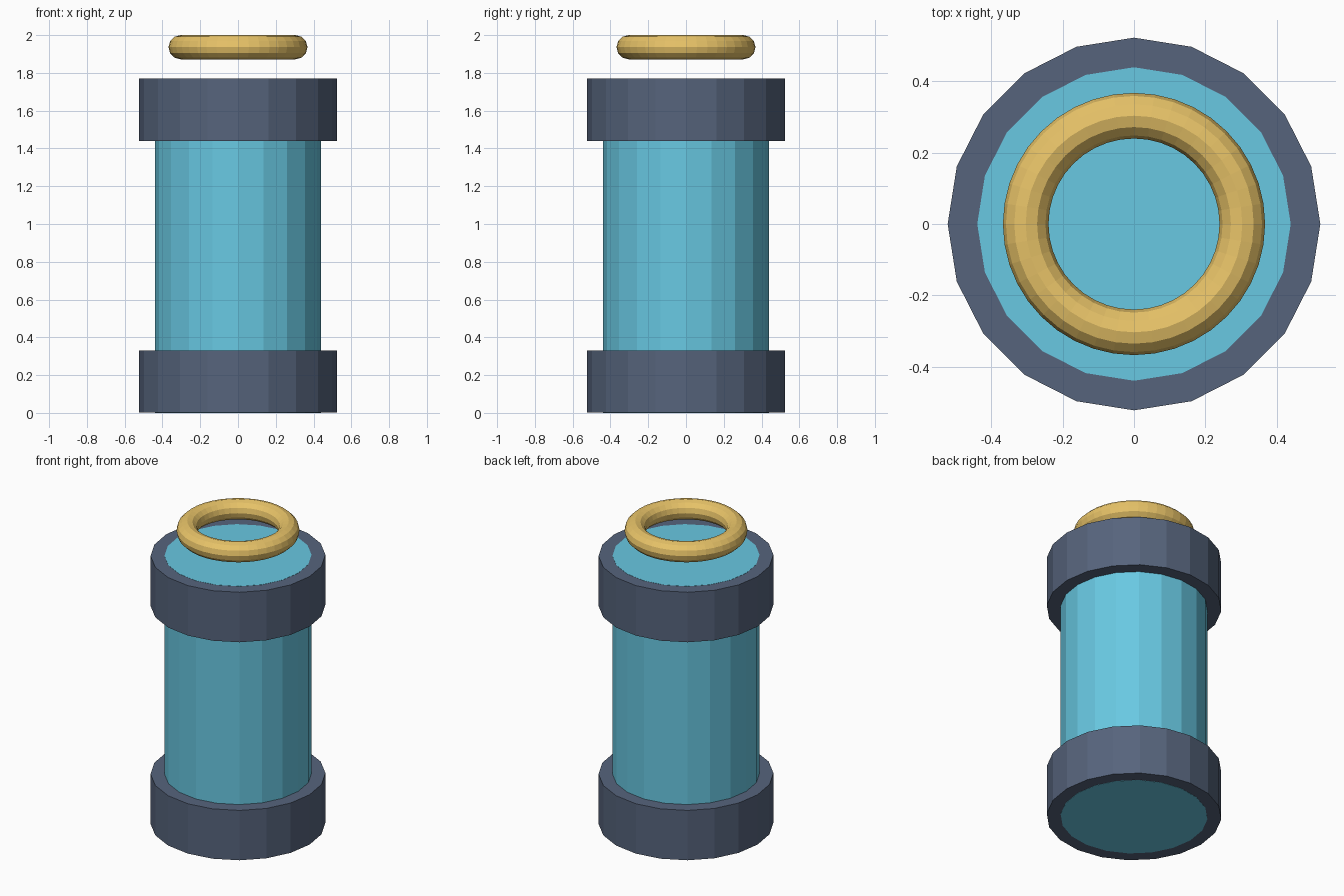
import bpy

default_cube = bpy.data.objects.get("Cube")
if default_cube:
    bpy.data.objects.remove(default_cube, do_unlink=True)

SIDES = 20
CAP_HEIGHT = 0.33
TOP = 1.77
LIP = 0.001  # the core shows just proud of both cap faces


def make_material(name, rgb):
    mat = bpy.data.materials.new(name)
    mat.use_nodes = True
    color = (*rgb, 1.0)
    mat.diffuse_color = color
    mat.node_tree.nodes["Principled BSDF"].inputs["Base Color"].default_value = color
    return mat


def finish(name, mat):
    obj = bpy.context.object
    obj.name = name
    obj.data.name = name
    obj.data.materials.append(mat)
    bpy.ops.object.shade_flat()
    return obj


def cylinder(name, radius, bottom, top, mat):
    bpy.ops.mesh.primitive_cylinder_add(
        vertices=SIDES, radius=radius, depth=top - bottom,
        location=(0, 0, (bottom + top) / 2))
    return finish(name, mat)


slate = make_material("slate", (0.093, 0.127, 0.202))
cyan = make_material("cyan", (0.138, 0.578, 0.76))
gold = make_material("gold", (0.81, 0.55, 0.14))

# Canister core, running through both caps
cylinder("canister_core", 0.44, 0, TOP + LIP, cyan)

# End caps
cylinder("bottom_cap", 0.523, LIP, CAP_HEIGHT, slate)
cylinder("top_cap", 0.523, TOP - CAP_HEIGHT, TOP, slate)

# Floating ring above the top cap
bpy.ops.mesh.primitive_torus_add(
    major_segments=40, minor_segments=12, major_radius=0.304,
    minor_radius=0.064, location=(0, 0, 1.936))
finish("floating_ring", gold)
